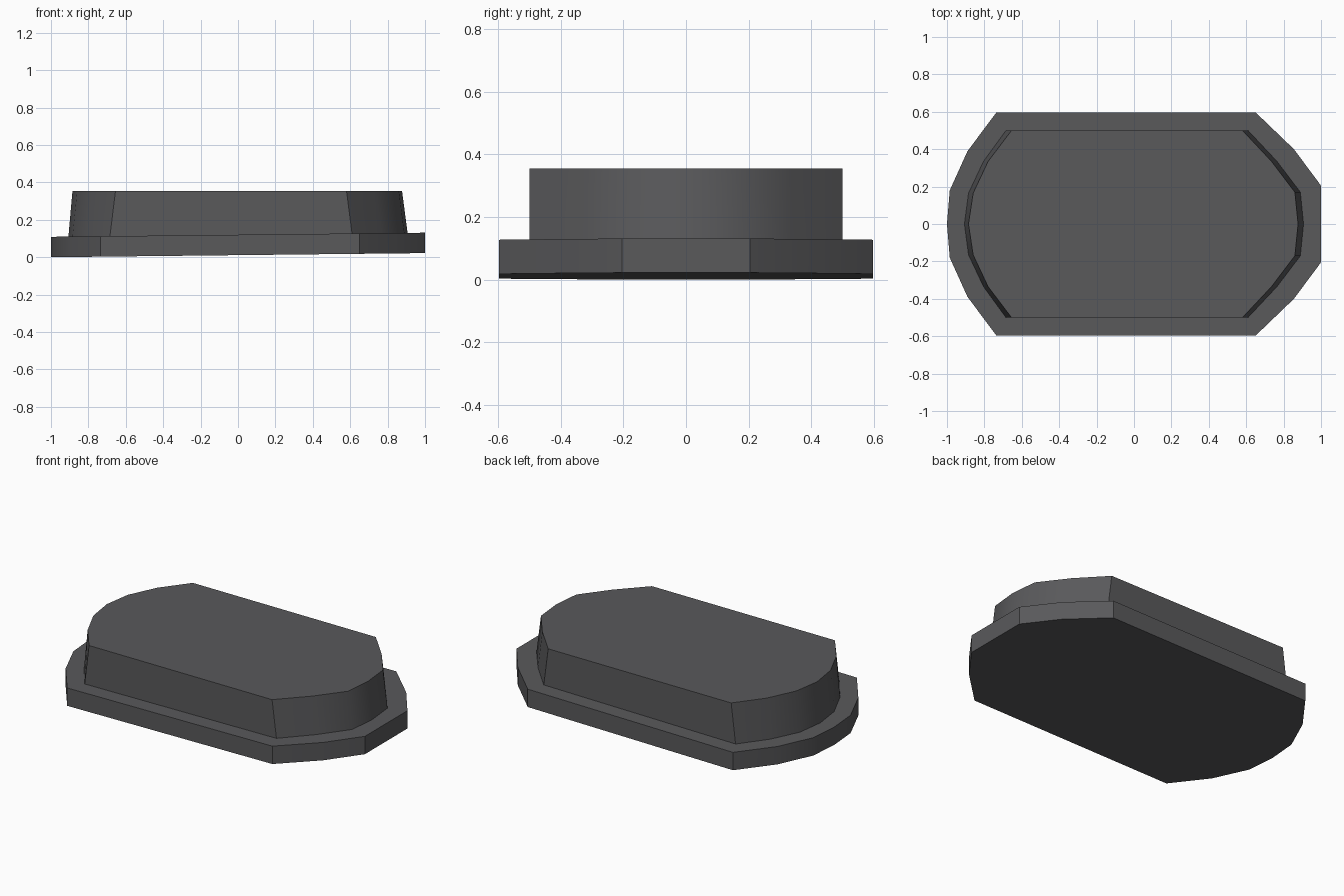
import bpy
import bmesh
import math

cube = bpy.data.objects.get("Cube")
if cube:
    bpy.data.objects.remove(cube, do_unlink=True)

grey = bpy.data.materials.new("dark_grey")
grey.use_nodes = True
colour = (0.1, 0.1, 0.105, 1)
grey.diffuse_color = colour
grey.node_tree.nodes["Principled BSDF"].inputs["Base Color"].default_value = colour


def outline(half):
    """Close a half outline (y >= 0) by mirroring it across y = 0."""
    return half + [(x, -y) for x, y in reversed(half) if y > 0]


def loft(name, low, high, low_z, high_z, smooth_angle):
    """Join two matching outlines whose heights are functions of x."""
    bm = bmesh.new()
    bottom = [bm.verts.new((x, y, low_z(x))) for x, y in low]
    top = [bm.verts.new((x, y, high_z(x))) for x, y in high]
    bm.faces.new(bottom)
    bm.faces.new(top)
    for i in range(len(low)):
        j = (i + 1) % len(low)
        bm.faces.new((bottom[i], bottom[j], top[j], top[i]))
    bmesh.ops.recalc_face_normals(bm, faces=bm.faces)
    mesh = bpy.data.meshes.new(name)
    bm.to_mesh(mesh)
    bm.free()
    mesh.materials.append(grey)
    obj = bpy.data.objects.new(name, mesh)
    bpy.context.collection.objects.link(obj)
    bpy.ops.object.select_all(action="DESELECT")
    obj.select_set(True)
    bpy.context.view_layer.objects.active = obj
    bpy.ops.object.shade_smooth_by_angle(angle=math.radians(smooth_angle))
    return obj


# Gently sloping base flange
flange = outline([(-1, 0), (-0.985, 0.18), (-0.89, 0.39), (-0.735, 0.597),
                  (0.65, 0.597), (0.855, 0.4), (1, 0.205)])
loft("base_flange", flange, flange,
     lambda x: 0.011 + 0.011 * x, lambda x: 0.12 + 0.011 * x, 30)

# Raised block with a level top and tapered ends
foot = outline([(-0.907, 0), (-0.885, 0.165), (-0.805, 0.335), (-0.685, 0.5),
                (0.61, 0.5), (0.765, 0.335), (0.89, 0.17), (0.907, 0)])
crown = outline([(-0.885, 0), (-0.86, 0.165), (-0.78, 0.335), (-0.655, 0.5),
                 (0.58, 0.5), (0.735, 0.335), (0.86, 0.17), (0.877, 0)])
loft("raised_block", foot, crown,
     lambda x: 0.117 + 0.011 * x, lambda x: 0.355, 40)
